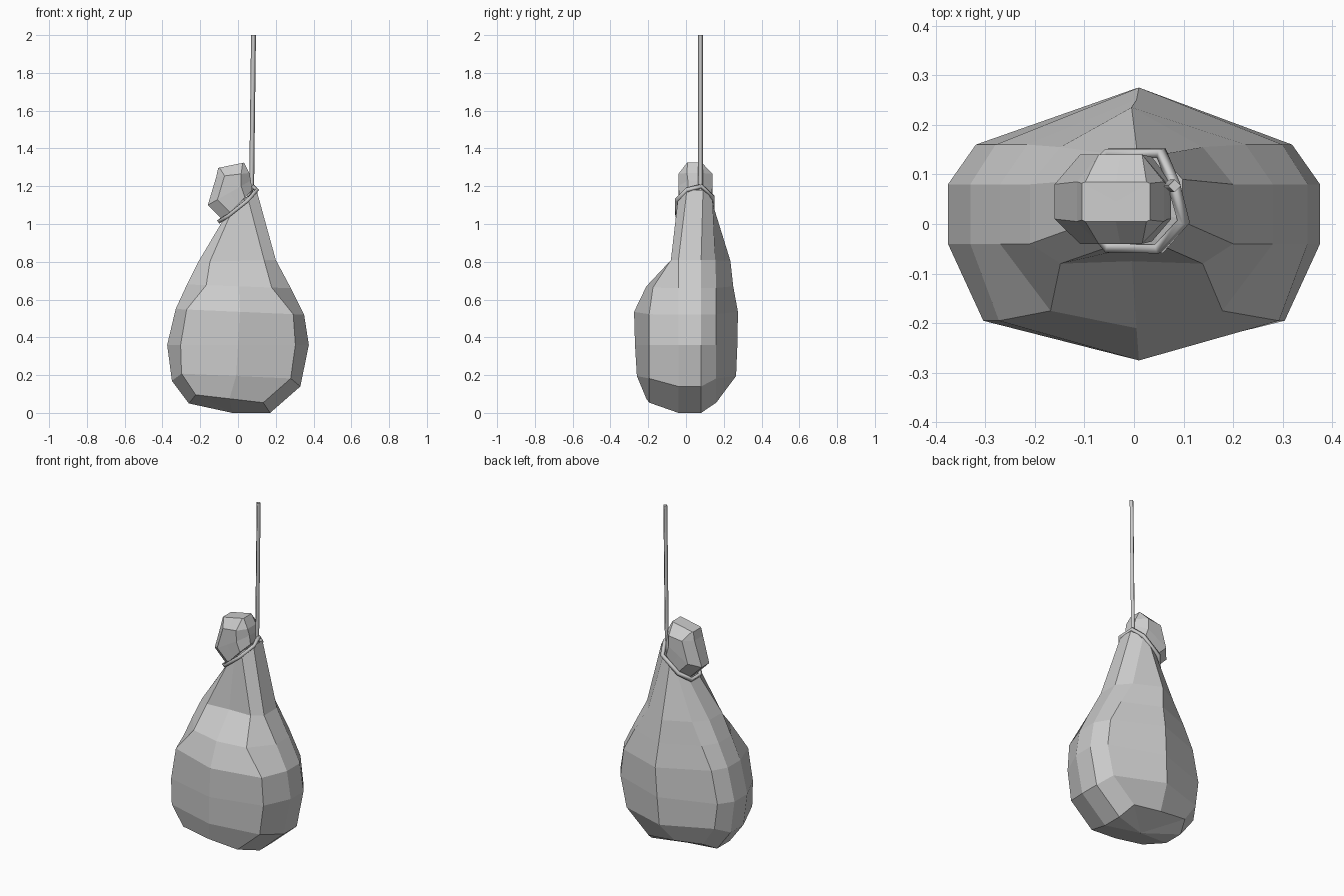
import bpy, bmesh

if "Cube" in bpy.data.objects:
    bpy.data.objects.remove(bpy.data.objects["Cube"])

def ring(xl, zl, xr, zr, yf, yfc, ysf, ysb, ybc, yb, cf, cb, dz=0.0):
    """Ten-sided tilted cross-section: left/right ends, depths, corner widths, z lift front/back."""
    m, h = (xl + xr) / 2, (xr - xl) / 2
    pts = [(1, ysb, 0), (cb, ybc, dz), (0, yb, dz), (-cb, ybc, dz), (-1, ysb, 0),
           (-1, ysf, 0), (-cf, yfc, dz), (0, yf, dz), (cf, yfc, dz), (1, ysf, 0)]
    return [(m + h * u, y, zl + (zr - zl) * (u + 1) / 2 + d) for u, y, d in pts]

def loft(name, rings, bottom, top):
    """Skin the rings and fan both ends to a centre point."""
    bm = bmesh.new()
    rows = [[bm.verts.new(p) for p in r] for r in rings]
    n = len(rows[0])
    for a, b in zip(rows, rows[1:]):
        for i in range(n):
            j = (i + 1) % n
            bm.faces.new((a[i], a[j], b[j], b[i]))
    for row, p in ((rows[0], bottom), (rows[-1], top)):
        c = bm.verts.new(p)
        for i in range(n):
            bm.faces.new((row[i], row[(i + 1) % n], c))
    bmesh.ops.recalc_face_normals(bm, faces=bm.faces)
    me = bpy.data.meshes.new(name)
    bm.to_mesh(me)
    bm.free()
    bpy.context.collection.objects.link(bpy.data.objects.new(name, me))

def cord(name, pts, radius, closed=False):
    """Four-sided rope following a polyline, as a mesh."""
    cu = bpy.data.curves.new(name, 'CURVE')
    cu.dimensions = '3D'
    cu.bevel_depth = radius
    cu.bevel_resolution = 0
    cu.use_fill_caps = True
    sp = cu.splines.new('POLY')
    sp.points.add(len(pts) - 1)
    for p, co in zip(sp.points, pts):
        p.co = (*co, 1)
    sp.use_cyclic_u = closed
    tmp = bpy.data.objects.new(name + "_path", cu)
    bpy.context.collection.objects.link(tmp)
    dg = bpy.context.evaluated_depsgraph_get()
    me = bpy.data.meshes.new_from_object(tmp.evaluated_get(dg))
    bpy.data.objects.remove(tmp)
    bpy.context.collection.objects.link(bpy.data.objects.new(name, me))

# meat: heavy rounded bottom tapering to a tilted neck
loft("meat", [
    ring(-.26, .05, .17, 0, -.21, -.195, -.04, .08, .16, .17, .83, .83, .05),
    ring(-.35, .17, .33, .14, -.26, -.195, -.04, .08, .16, .265, .85, .85, .04),
    ring(-.375, .36, .375, .36, -.27, -.195, -.04, .08, .16, .272, .81, .85),
    ring(-.33, .55, .35, .52, -.275, -.195, -.04, .08, .16, .275, .83, .85),
    ring(-.27, .68, .28, .66, -.21, -.175, -.04, .08, .16, .25, .63, .80),
    ring(-.21, .80, .20, .81, -.075, -.08, -.04, .08, .155, .235, .70, .70),
    ring(-.085, 1.01, .098, 1.18, -.045, -.042, .005, .09, .14, .145, .5, .5),
], (-.03, .02, 0), (0, .05, 1.11))

# knuckle: faceted knob above the tie
loft("knuckle", [
    ring(-.08, 1.02, .075, 1.18, -.035, -.035, .01, .085, .135, .135, .5, .5),
    ring(-.16, 1.10, .068, 1.23, -.04, -.04, .01, .08, .14, .14, .55, .55),
    ring(-.115, 1.25, .06, 1.27, -.04, -.04, .005, .085, .14, .14, .5, .5),
    ring(-.105, 1.297, .032, 1.325, .005, .005, .008, .082, .085, .085, .9, .9),
], (0, .05, 1.11), (-.036, .045, 1.311))

# rope loop around the neck, and the rope it hangs from
cord("rope_loop", [(.08, .08, 1.20), (.055, .143, 1.14), (-.05, .143, 1.06), (-.098, .09, 1.015),
                   (-.098, .01, 1.015), (-.05, -.048, 1.045), (.05, -.05, 1.125), (.1, .005, 1.18)],
     .013, True)
cord("hanging_rope", [(.072, .077, 1.18), (.082, .077, 2.0)], .013)
